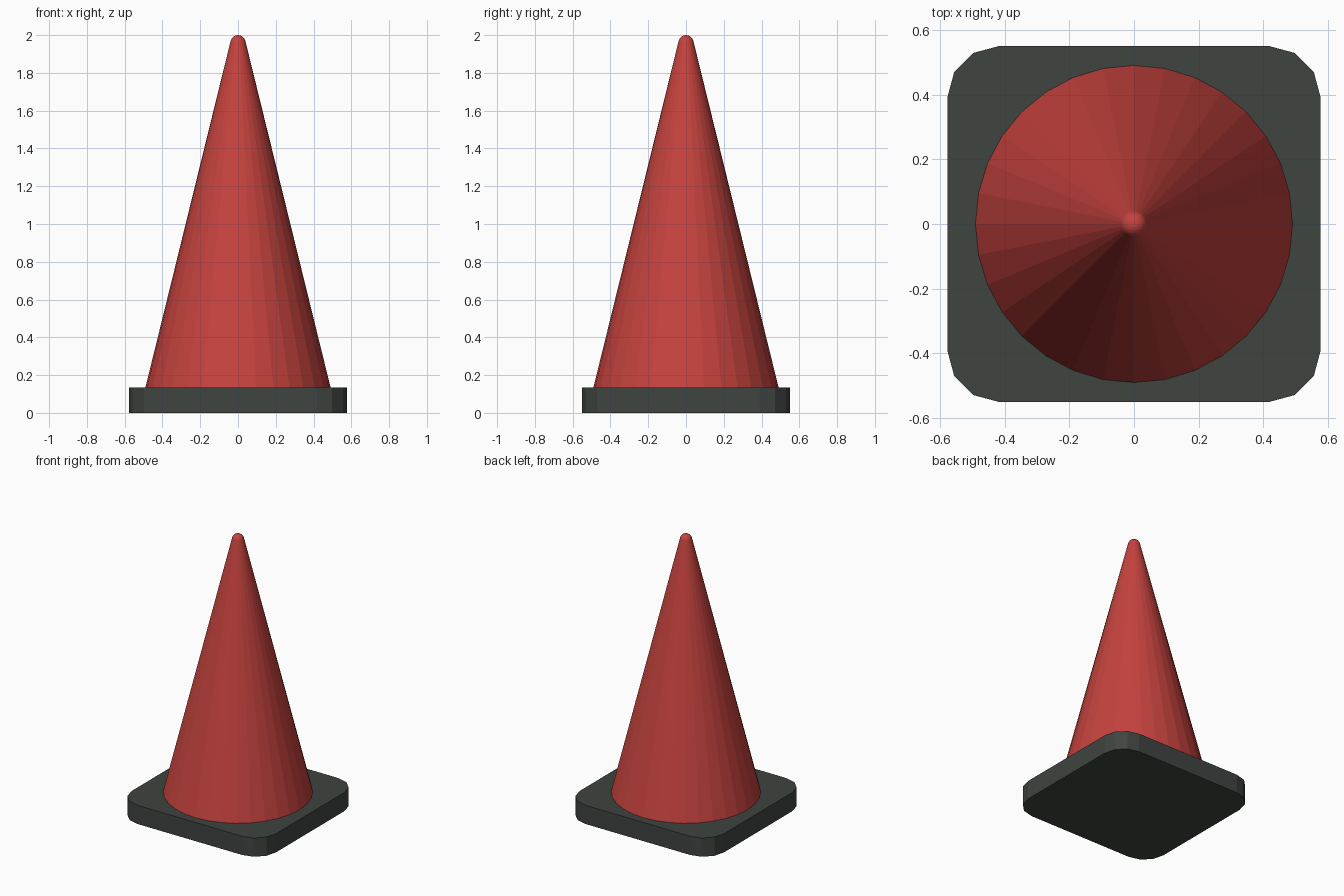
import bpy, bmesh
from math import sin, cos, pi, radians

if "Cube" in bpy.data.objects:
    bpy.data.objects.remove(bpy.data.objects["Cube"])


def finish(name, bm, color):
    bmesh.ops.recalc_face_normals(bm, faces=bm.faces[:])
    me = bpy.data.meshes.new(name)
    bm.to_mesh(me)
    bm.free()
    mat = bpy.data.materials.new(name + "_paint")
    mat.diffuse_color = color
    mat.use_nodes = True
    mat.node_tree.nodes["Principled BSDF"].inputs["Base Color"].default_value = mat.diffuse_color
    me.materials.append(mat)
    ob = bpy.data.objects.new(name, me)
    bpy.context.collection.objects.link(ob)
    return ob


BASE_H = 0.135

# Base slab: rectangle with three-segment rounded corners
bm = bmesh.new()
r, hx, hy = 0.16, 0.577, 0.55
outline = []
for q, (sx, sy) in enumerate([(1, 1), (-1, 1), (-1, -1), (1, -1)]):
    for k in range(4):
        a = radians(90 * q + 30 * k)
        outline.append((sx * (hx - r) + r * cos(a), sy * (hy - r) + r * sin(a), 0))
face = bm.faces.new([bm.verts.new(p) for p in outline])
ext = bmesh.ops.extrude_face_region(bm, geom=[face])
top = [v for v in ext["geom"] if isinstance(v, bmesh.types.BMVert)]
bmesh.ops.translate(bm, verts=top, vec=(0, 0, BASE_H))
finish("base", bm, (0.05, 0.058, 0.052, 1))

# Cone body with a domed tip, 32 flat sides
bm = bmesh.new()
n, tip_r, tip_z = 32, 0.04, 1.96
profile = [(0.49, BASE_H)]
for deg in (14, 30, 45, 60, 75):
    profile.append((tip_r * cos(radians(deg)), tip_z + tip_r * sin(radians(deg))))
rings = [[bm.verts.new((pr * cos(2 * pi * i / n), pr * sin(2 * pi * i / n), z))
          for i in range(n)] for pr, z in profile]
for lo, hi in zip(rings, rings[1:]):
    for i in range(n):
        j = (i + 1) % n
        bm.faces.new((lo[i], lo[j], hi[j], hi[i]))
apex = bm.verts.new((0, 0, 2.0))
for i in range(n):
    bm.faces.new((rings[-1][i], rings[-1][(i + 1) % n], apex))
bm.faces.new(rings[0][::-1])
finish("cone", bm, (0.56, 0.055, 0.048, 1))
